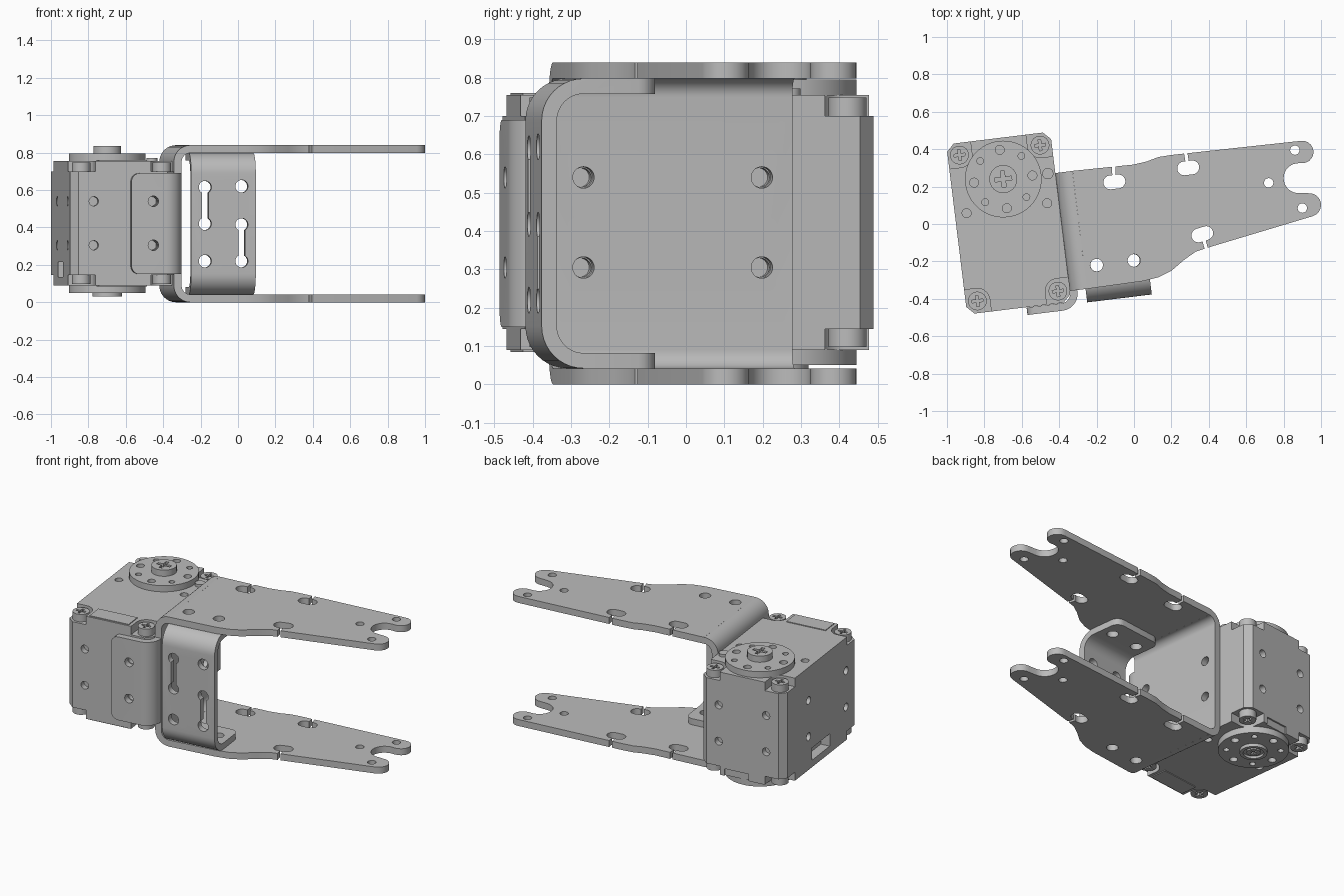
import bpy
import bmesh
from math import cos, sin, radians, atan2, pi
from mathutils import Matrix, Vector

default_cube = bpy.data.objects.get("Cube")
if default_cube:
    bpy.data.objects.remove(default_cube, do_unlink=True)

metal = bpy.data.materials.new("grey_metal")
metal.use_nodes = True
metal.diffuse_color = (0.5, 0.5, 0.5, 1)
metal.node_tree.nodes["Principled BSDF"].inputs["Base Color"].default_value = (0.5, 0.5, 0.5, 1)

WORLD = Matrix.Identity(4)
SERVO = Matrix.Translation((-0.67, 0.005, 0)) @ Matrix.Rotation(radians(7), 4, "Z")
HEIGHT = 0.845          # sum of matching top and bottom heights on the servo
MAPS = {"z": lambda a, b, h: (a, b, h),
        "x": lambda a, b, h: (h, a, b),
        "y": lambda a, b, h: (a, h, b)}


def arc(cx, cy, r, start, end, steps=10):
    angles = [radians(start + (end - start) * i / steps) for i in range(steps + 1)]
    return [(cx + r * cos(a), cy + r * sin(a)) for a in angles]


def circle(cx, cy, r, steps=28):
    return arc(cx, cy, r, 0, 360, steps)[:-1]


def rect(a0, b0, a1, b1):
    return [(a0, b0), (a1, b0), (a1, b1), (a0, b1)]


def turned_rect(start, end, width):
    """Strip of a given width running between two points."""
    p, q = Vector(start), Vector(end)
    side = (q - p).normalized().orthogonal() * width / 2
    return [p + side, q + side, q - side, p - side]


def channel(a0, a1, b0, b1, radius, t):
    """Folded sheet section, open towards +a."""
    low, high, a = b0 + radius, b1 - radius, a0 + radius
    outer = arc(a, low, radius, 270, 180) + arc(a, high, radius, 180, 90)
    inner = arc(a, high, radius - t, 90, 180) + arc(a, low, radius - t, 180, 270)
    return [(a1, b0)] + outer + [(a1, b1), (a1, b1 - t)] + inner + [(a1, b0 + t)]


def prism(name, outline, h0, h1, axis="z", frame=SERVO):
    """Extrude a flat outline along one axis of a frame."""
    if h0 > h1:
        h0, h1 = h1, h0
    place = MAPS[axis]
    bm = bmesh.new()
    face = bm.faces.new([bm.verts.new(place(p[0], p[1], h0)) for p in outline])
    made = bmesh.ops.extrude_face_region(bm, geom=[face])
    verts = [g for g in made["geom"] if isinstance(g, bmesh.types.BMVert)]
    bmesh.ops.translate(bm, verts=verts, vec=place(0, 0, h1 - h0))
    bmesh.ops.recalc_face_normals(bm, faces=bm.faces)
    mesh = bpy.data.meshes.new(name)
    bm.to_mesh(mesh)
    bm.free()
    ob = bpy.data.objects.new(name, mesh)
    ob.matrix_world = frame
    bpy.context.collection.objects.link(ob)
    return ob


def cutter(outline, h0, h1, axis="z", frame=SERVO):
    ob = prism("cutter", outline, h0, h1, axis, frame)
    ob.hide_render = True
    return ob


def round_edges(ob, test, radius):
    """Round the edges whose middle passes the test."""
    bm = bmesh.new()
    bm.from_mesh(ob.data)
    edges = [e for e in bm.edges if test((e.verts[0].co + e.verts[1].co) / 2)]
    bmesh.ops.bevel(bm, geom=edges, offset=radius, segments=5, profile=0.5, affect="EDGES")
    bm.to_mesh(ob.data)
    bm.free()


def finish(ob, cutters=()):
    """Cut the openings, colour the part and shade it."""
    for c in cutters:
        mod = ob.modifiers.new("opening", "BOOLEAN")
        mod.operation, mod.solver, mod.object = "DIFFERENCE", "EXACT", c
    if cutters:
        bpy.context.view_layer.update()
        graph = bpy.context.evaluated_depsgraph_get()
        mesh = bpy.data.meshes.new_from_object(ob.evaluated_get(graph))
        ob.modifiers.clear()
        ob.data = mesh
        for c in cutters:
            bpy.data.objects.remove(c, do_unlink=True)
    ob.data.materials.clear()
    ob.data.materials.append(metal)
    bpy.ops.object.select_all(action="DESELECT")
    ob.select_set(True)
    bpy.context.view_layer.objects.active = ob
    bpy.ops.object.shade_smooth_by_angle(angle=radians(30))


def screw(name, u, v, r, z0, z1):
    """Round head with a cross recess on its outer end z1."""
    deep = z1 - 0.02 if z1 > z0 else z1 + 0.02
    past = z1 + 0.1 if z1 > z0 else z1 - 0.1
    long, thin = r * 0.6, r * 0.14
    slots = [cutter(rect(u - a, v - b, u + a, v + b), deep, past)
             for a, b in ((long, thin), (thin, long))]
    finish(prism(name, circle(u, v, r), z0, z1), slots)


# Servo body with corner notches and blind screw holes
W, L, C = 0.28, 0.458, 0.04
BOTTOM, TOP = 0.09, 0.755
SCREW_U, SCREW_V, HORN_V = 0.217, 0.393, 0.237
HOLE_Z = (0.305, 0.54)
SIDE_V = (-0.314, 0.155)
signs = [(a, b) for a in (-1, 1) for b in (-1, 1)]
body = prism("servo_body", [(W - C, -L), (W, C - L), (W, L - C), (W - C, L),
                            (C - W, L), (-W, L - C), (-W, C - L), (C - W, -L)], BOTTOM, TOP)
openings = []
notch = [(0.15, 0.6)] + arc(SCREW_U, SCREW_V, 0.067, 180, 270) + [(0.6, 0.326), (0.6, 0.6)]
for su, sv in signs:
    shape = [(a * su, b * sv) for a, b in notch]
    openings += [cutter(shape, 0.70, 1), cutter(shape, HEIGHT - 0.70, -1)]
for z in HOLE_Z:
    for s in (-1, 1):
        openings += [cutter(circle(s * 0.158, z, 0.025), e * 0.42, e * 0.5, "y") for e in (-1, 1)]
        openings += [cutter(circle(v, z, 0.025), s * 0.24, s * 0.35, "x") for v in SIDE_V]
for s in (-1, 1):
    openings += [cutter(circle(s * SCREW_U, 0.08, 0.024), TOP - 0.03, 1),
                 cutter(circle(s * SCREW_U, 0.08, 0.024), BOTTOM + 0.03, -1)]
openings.append(cutter(rect(-0.11, 0.135, 0.11, 0.215), -0.4, -0.22, "x"))
openings.append(cutter(rect(-0.04, 0, 0.12, 0.135), 0.448, 0.6, "y"))
finish(body, openings)

# Parts repeated on the top and bottom of the servo
for side in ("top", "bottom"):
    def z(h):
        return h if side == "top" else HEIGHT - h
    for i, (su, sv) in enumerate(signs):
        screw(f"{side}_corner_screw_{i + 1}", su * SCREW_U, sv * SCREW_V, 0.05, z(0.698), z(0.748))
    horn = prism(f"{side}_horn", circle(0, HORN_V, 0.205, 56), z(0.753), z(0.795))
    holes = []
    for i in range(8):
        a = i * pi / 4
        r = 0.024 if i % 2 == 0 else 0.018
        holes.append(cutter(circle(0.157 * cos(a), HORN_V + 0.157 * sin(a), r, 20), z(0.765), z(1.2)))
    finish(horn, holes)
    finish(prism(f"{side}_label_plate", rect(-0.13, -0.45, 0.13, -0.34), z(0.75), z(0.76)))
screw("horn_screw", 0, HORN_V, 0.075, 0.79, 0.835)
finish(prism("horn_stop", circle(0.24, HORN_V, 0.03), 0.75, 0.772))
ring = prism("idler_ring", circle(0, HORN_V, 0.08), 0.03, 0.055)
finish(ring, [cutter(circle(0, HORN_V, 0.06), -1, 0.045)])
screw("idler_screw", 0, HORN_V, 0.04, 0.05, 0.034)

# Fork bracket: back plate with its two bends
SHEET, FORK_TOP = 0.042, 0.84
back = prism("fork_back_plate", channel(W, 0.372, 0, FORK_TOP, 0.09, SHEET), -0.40, 0.235, "y")
finish(back, [cutter(circle(v, z, 0.028), 0.2, 0.5, "x") for v in SIDE_V for z in HOLE_Z])

# Front tab of the fork, folded around the servo corner
tab_outline = ([(0.04, -0.5)] + arc(0.23, -0.41, 0.09, -90, 0) + [(0.32, -0.399), (W, -0.399)]
               + arc(0.23, -0.41, 0.05, 0, -90) + [(0.04, -0.46)])
tab = prism("fork_front_tab", tab_outline, 0.15, 0.69)
round_edges(tab, lambda m: m.x < 0.041 and abs(m.y + 0.48) < 0.005, 0.045)
finish(tab, [cutter(circle(0.158, z, 0.028), -0.6, -0.4, "y") for z in HOLE_Z])

# Fork arms with forked tips, holes and slit slots
arm_outline = ([(-0.329, 0.284), (0, 0.318), (0.07, 0.335), (0.13, 0.358), (0.2, 0.369)]
               + arc(0.9, 0.385, 0.06, 97, -90) + arc(0.88, 0.245, 0.08, 90, 270, 16)
               + arc(0.937, 0.102, 0.063, 97, -72)
               + [(0.41, -0.122), (0.33, -0.148), (0.27, -0.19), (0.2, -0.25),
                  (0.13, -0.285), (0.05, -0.305), (-0.252, -0.347)])
arm_holes = [(-0.2, -0.22, 0.034), (0, -0.195, 0.034), (0.86, 0.395, 0.025),
             (0.72, 0.22, 0.025), (0.9, 0.085, 0.025)]
arm_slots = [((-0.105, 0.225), (-0.112, 0.36), 7), ((0.29, 0.3), (0.268, 0.43), 7),
             ((0.365, -0.055), (0.4, -0.18), 17)]
for name, z0 in (("lower_arm", 0), ("upper_arm", FORK_TOP - SHEET)):
    z1 = z0 + SHEET
    cuts = [circle(*hole) for hole in arm_holes]
    for centre, edge, tilt in arm_slots:
        cx, cy = centre
        dx, dy = 0.022 * cos(radians(tilt)), 0.022 * sin(radians(tilt))
        cuts.append(arc(cx + dx, cy + dy, 0.037, tilt - 90, tilt + 90)
                    + arc(cx - dx, cy - dy, 0.037, tilt + 90, tilt + 270))
        start = Vector(centre).lerp(Vector(edge), 0.1)
        cuts.append(turned_rect(start, edge, 0.018))
    finish(prism(name, arm_outline, z0, z1, frame=WORLD),
           [cutter(c, z0 - 0.1, z1 + 0.1, frame=WORLD) for c in cuts])

# Cross brace: folded plate between the arms
U0, U1, V0, V1 = 0.365, 0.713, -0.472, -0.168
brace = prism("cross_brace", channel(V0, V1, SHEET, FORK_TOP - SHEET, 0.11, 0.04), U0, U1, "x")
round_edges(brace, lambda m: m.y > V1 - 0.001 and min(m.x - U0, U1 - m.x) < 0.001, 0.05)
left, right = 0.44, 0.637
cuts = [cutter(circle(u, -0.28, 0.034), -0.2, 1, "z") for u in (left, right)]
for u, plain, low, high in ((left, 0.22, 0.42, 0.615), (right, 0.62, 0.22, 0.415)):
    shapes = [circle(u, plain, 0.034), circle(u, low, 0.034), circle(u, high, 0.034),
              rect(u - 0.018, low, u + 0.018, high)]
    cuts += [cutter(s, -0.6, -0.38, "y") for s in shapes]
finish(brace, cuts)
